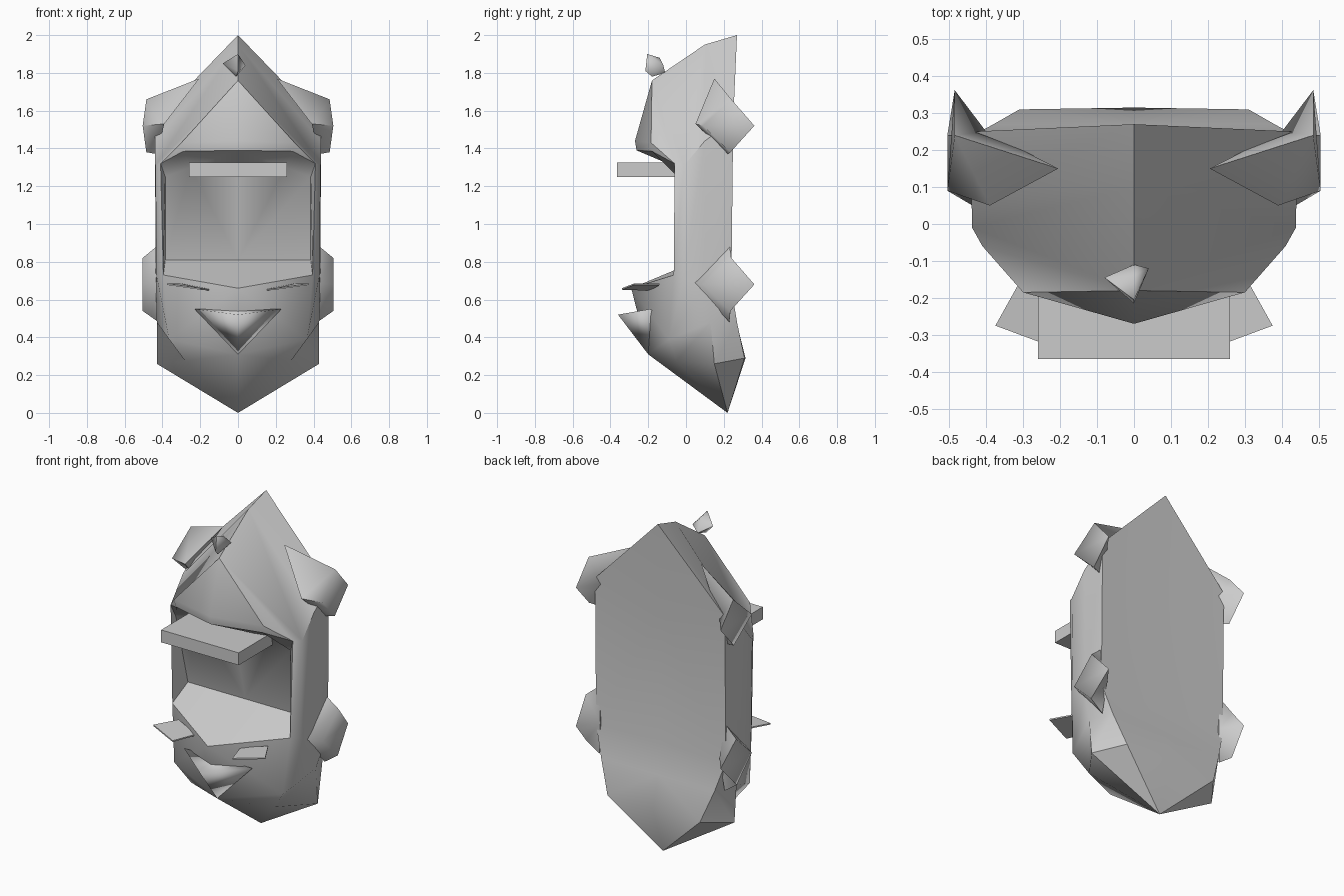
import bpy
import bmesh
import math

cube = bpy.data.objects.get("Cube")
if cube:
    bpy.data.objects.remove(cube, do_unlink=True)

# One plain material
grey = bpy.data.materials.new("plain_grey")
grey.use_nodes = True
tone = (0.6, 0.6, 0.6, 1)
grey.diffuse_color = tone
grey.node_tree.nodes["Principled BSDF"].inputs["Base Color"].default_value = tone


def add_face(bm, points):
    """Add one face, skipping repeated corners."""
    corners = []
    for p in points:
        if p not in corners:
            corners.append(p)
    if len(corners) > 2:
        bm.faces.new([bm.verts.new(p) for p in corners])


def strip(bm, first, second, closed=False):
    """Bridge two rows of points with faces."""
    count = len(first)
    for i in range(count if closed else count - 1):
        j = (i + 1) % count
        add_face(bm, [first[i], first[j], second[j], second[i]])


def finish(bm, name, mirror=False, angle=None):
    """Weld, optionally mirror across x, and turn into an object."""
    if mirror:
        bmesh.ops.mirror(bm, geom=bm.verts[:] + bm.edges[:] + bm.faces[:],
                         axis='X', merge_dist=0.0)
    bmesh.ops.remove_doubles(bm, verts=bm.verts[:], dist=0.0005)
    bmesh.ops.recalc_face_normals(bm, faces=bm.faces[:])
    mesh = bpy.data.meshes.new(name)
    bm.to_mesh(mesh)
    bm.free()
    mesh.materials.append(grey)
    obj = bpy.data.objects.new(name, mesh)
    bpy.context.collection.objects.link(obj)
    if angle:
        bpy.ops.object.select_all(action='DESELECT')
        obj.select_set(True)
        bpy.context.view_layer.objects.active = obj
        bpy.ops.object.shade_smooth_by_angle(angle=math.radians(angle))


def hull(name, points, angle=None):
    """Convex solid around a few points."""
    bm = bmesh.new()
    verts = [bm.verts.new(p) for p in points]
    bmesh.ops.convex_hull(bm, input=verts)
    finish(bm, name, angle=angle)


# Shared corners of the pod shell
apex, crown, brow = (0, 0.27, 2.0), (0, 0.1, 1.95), (0, -0.18, 1.76)
keel = (0, 0.22, 0)
jamb_top, jamb_low = (0.41, -0.06, 1.32), (0.395, -0.065, 0.73)
jowl, cheek = (0.365, -0.09, 0.39), (0.28, -0.05, 0.275)
chin_top, chin_low = (0, -0.29, 0.66), (0, -0.2, 0.31)

# Pod shell: meridians from the crown to the keel, back to front
meridians = [
    [apex, (0, 0.24, 1.45), (0, 0.235, 0.66), (0, 0.268, 0.48),
     (0, 0.315, 0.29), keel],
    [apex, (0.435, 0.25, 1.55), (0.435, 0.24, 0.66), (0.38, 0.27, 0.48),
     (0.31, 0.31, 0.29), keel],
    [crown, (0.44, 0.1, 1.44), (0.435, 0.1, 0.66), (0.43, 0.13, 0.48),
     (0.43, 0.15, 0.26), keel],
    [brow, (0.438, -0.01, 1.31), (0.43, -0.01, 0.72), jowl, cheek, keel],
    [brow, jamb_top, jamb_low, jowl, cheek, keel],
]
shell = bmesh.new()
for a, b in zip(meridians, meridians[1:]):
    strip(shell, a, b)

# Hood front and its lip
lip_outer = [jamb_top, (0.3, -0.185, 1.43), (0, -0.27, 1.44)]
lip_inner = [jamb_top, (0.29, -0.18, 1.385), (0, -0.262, 1.39)]
strip(shell, lip_outer, [brow] * 3)
strip(shell, lip_outer, lip_inner)

# Chin
strip(shell, [jamb_low, chin_top, chin_low], [jowl] * 3)
strip(shell, [jowl, chin_low, keel], [cheek] * 3)

# Recessed opening with its back wall leaning forward at the top
rim = lip_inner[::-1] + [jamb_low, chin_top]
wall = [(0, -0.05, 1.32), (0.25, -0.05, 1.3), (0.385, -0.045, 1.25),
        (0.385, 0.07, 0.81), (0, 0.07, 0.81)]
strip(shell, [rim[0], rim[1], rim[2], rim[3], rim[4]],
      [wall[0], wall[1], wall[2], wall[3], wall[4]])
add_face(shell, wall)
finish(shell, "pod_shell", mirror=True, angle=42)

# Visor board under the hood
hull("visor_board", [(x, y, z) for x in (-0.26, 0.26)
                     for y in (-0.365, -0.02) for z in (1.25, 1.325)])

# Beak on the chin
hull("beak", [(0, -0.36, 0.52), (0.23, -0.19, 0.55), (-0.23, -0.19, 0.55),
              (0, -0.2, 0.31), (0, -0.12, 0.5)], angle=150)

# Small fins beside the chin
fin_outline = [(0.3, -0.14, 0.685), (0.375, -0.275, 0.685),
               (0.2, -0.34, 0.66), (0.15, -0.19, 0.655)]
fin = bmesh.new()
fin_under = [(x, y, z - 0.008) for x, y, z in fin_outline]
strip(fin, fin_outline, fin_under, closed=True)
add_face(fin, fin_outline)
add_face(fin, fin_under)
finish(fin, "chin_fins", mirror=True)


# Side lugs: flared base and a diamond outer face, undercut at the back
def lugs(name, base, z, tip_x):
    cap = [(0.505, 0.09, z), (tip_x, 0.24, z + 0.14),
           (0.485, 0.362, z), (tip_x, 0.235, z - 0.14)]
    bm = bmesh.new()
    for tip in (1, 3):
        add_face(bm, [base[0], base[tip], cap[tip], cap[0]])
        add_face(bm, [base[tip], base[2], cap[tip]])
        add_face(bm, [cap[tip], base[2], cap[2]])
        add_face(bm, [cap[0], cap[tip], cap[2]])
        add_face(bm, [base[0], base[tip], base[2]])
    finish(bm, name, mirror=True, angle=80)


lugs("lower_lugs", [(0.42, 0.04, 0.69), (0.42, 0.23, 0.89),
                    (0.4, 0.25, 0.68), (0.42, 0.23, 0.48)], 0.68, 0.505)
lugs("upper_lugs", [(0.39, 0.05, 1.53), (0.205, 0.15, 1.77),
                    (0.4, 0.25, 1.52), (0.43, 0.22, 1.37)], 1.52, 0.485)

# Faceted gem on the brow
hull("brow_gem", [(-0.08, -0.145, 1.85), (0.04, -0.12, 1.84),
                  (0, -0.205, 1.9), (0, -0.14, 1.88), (0, -0.11, 1.8),
                  (0, -0.215, 1.81), (-0.01, -0.18, 1.78)], angle=80)
